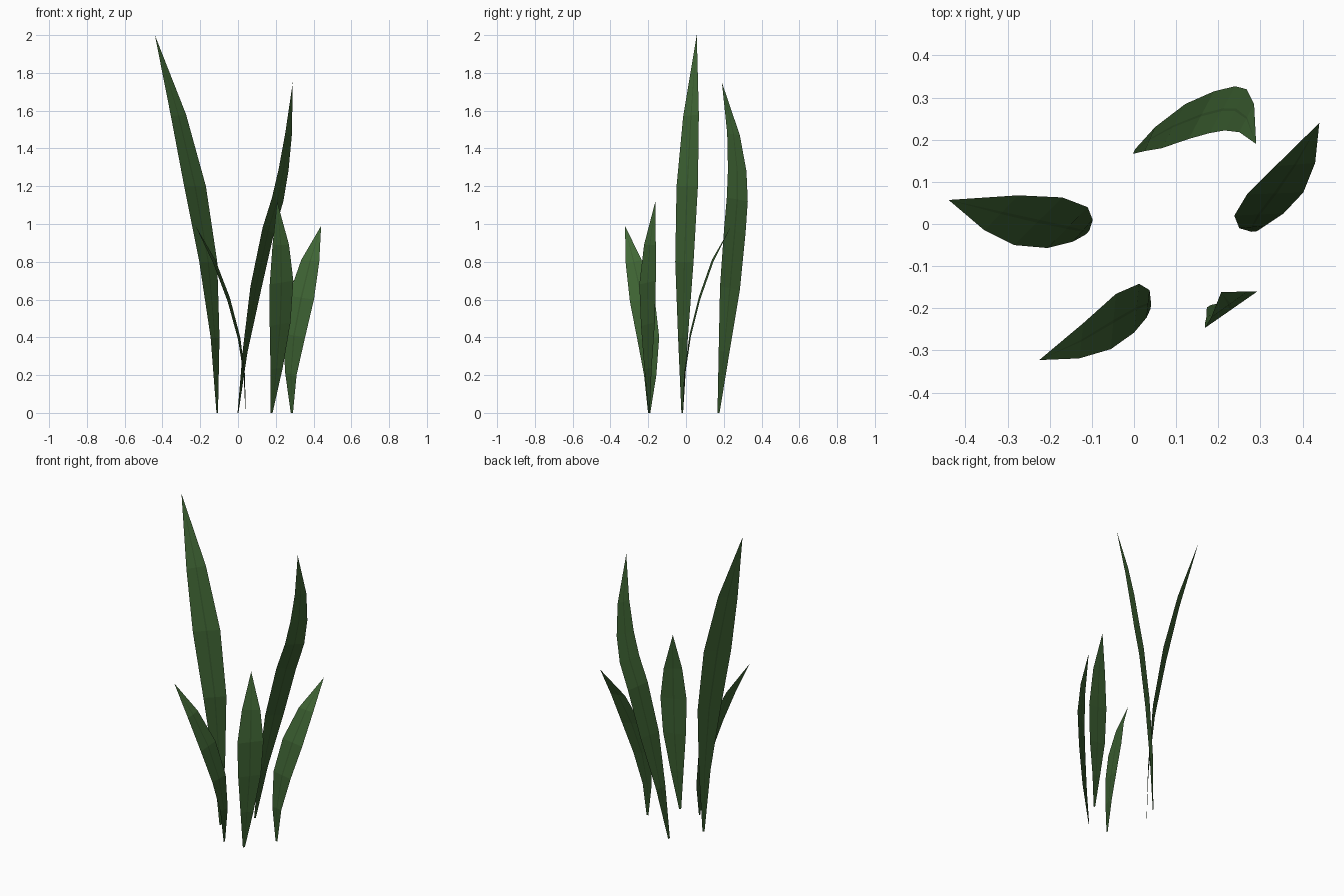
import bpy
import bmesh
from mathutils import Vector

RIB = 0.03   # half width of the midrib, as a fraction of the blade width


def green(name, shade):
    mat = bpy.data.materials.new(name)
    mat.diffuse_color = (0.052 * shade, 0.135 * shade, 0.036 * shade, 1)
    return mat


# blade tones run from dark at the base to bright at the tip, then the same for ribs
STEPS = 5
tones = [green(f"blade_green_{i}", 0.62 + 0.38 * i / (STEPS - 1)) for i in range(STEPS)]
tones += [green(f"midrib_green_{i}", 0.48 + 0.3 * i / (STEPS - 1)) for i in range(STEPS)]


def leaf(name, base, tip, rows):
    """Thin blade; each row holds one edge point and the opposite edge point."""
    base, tip = Vector(base), Vector(tip)
    rows = [(Vector(a), Vector(b)) for a, b in rows]
    across = (rows[0][1] - rows[0][0]).normalized() * 0.006
    rows.insert(0, (base - across, base + across))

    bm = bmesh.new()
    grid = [[bm.verts.new(a.lerp(b, t)) for t in (0, 0.5 - RIB, 0.5 + RIB, 1)]
            for a, b in rows]
    point = bm.verts.new(tip)
    for i, row in enumerate(grid):
        tone = round(i / (len(grid) - 1) * (STEPS - 1))
        for c in range(3):
            if i + 1 < len(grid):
                up = grid[i + 1]
                face = bm.faces.new((row[c], row[c + 1], up[c + 1], up[c]))
            else:
                face = bm.faces.new((row[c], row[c + 1], point))
            face.material_index = tone + (STEPS if c == 1 else 0)
    mesh = bpy.data.meshes.new(name)
    bm.to_mesh(mesh)
    bm.free()
    for mat in tones:
        mesh.materials.append(mat)
    obj = bpy.data.objects.new(name, mesh)
    bpy.context.collection.objects.link(obj)
    return obj


# tallest leaf, leaning left
leaf("tall_left_leaf", (-0.11, -0.02, 0), (-0.44, 0.057, 2.0), [
    ((-0.145, -0.042, 0.4), (-0.098, 0.01, 0.4)),
    ((-0.205, -0.057, 0.8), (-0.11, 0.04, 0.8)),
    ((-0.285, -0.05, 1.2), (-0.17, 0.063, 1.2)),
    ((-0.355, -0.015, 1.57), (-0.275, 0.068, 1.58))])

# second tall leaf at the back, curling at the tip
leaf("tall_back_leaf", (0, 0.172, 0), (0.29, 0.19, 1.75), [
    ((0.025, 0.173, 0.33), (0.05, 0.23, 0.32)),
    ((0.066, 0.18, 0.67), (0.122, 0.285, 0.65)),
    ((0.13, 0.202, 0.98), (0.19, 0.315, 0.95)),
    ((0.18, 0.216, 1.14), (0.24, 0.327, 1.12)),
    ((0.215, 0.222, 1.29), (0.267, 0.32, 1.28)),
    ((0.25, 0.218, 1.48), (0.285, 0.285, 1.47))])

# short leaf leaning right
leaf("short_right_leaf", (0.285, -0.018, 0), (0.44, 0.24, 0.99), [
    ((0.25, -0.01, 0.21), (0.31, -0.005, 0.2)),
    ((0.238, 0.02, 0.42), (0.355, 0.025, 0.4)),
    ((0.268, 0.07, 0.62), (0.402, 0.075, 0.6)),
    ((0.335, 0.137, 0.81), (0.43, 0.145, 0.8))])

# short upright leaf in the middle
leaf("short_upright_leaf", (0.178, -0.195, 0), (0.207, -0.162, 1.12), [
    ((0.172, -0.22, 0.23), (0.237, -0.182, 0.24)),
    ((0.168, -0.238, 0.46), (0.278, -0.165, 0.48)),
    ((0.168, -0.247, 0.68), (0.293, -0.16, 0.7)),
    ((0.183, -0.222, 0.89), (0.27, -0.16, 0.89))])

# short front leaf leaning left and forward
leaf("short_front_leaf", (0.04, -0.195, 0), (-0.225, -0.323, 0.99), [
    ((0.03, -0.222, 0.2), (0.037, -0.157, 0.2)),
    ((0.0, -0.258, 0.39), (0.012, -0.142, 0.4)),
    ((-0.055, -0.297, 0.59), (-0.043, -0.166, 0.61)),
    ((-0.13, -0.319, 0.79), (-0.12, -0.235, 0.81))])
